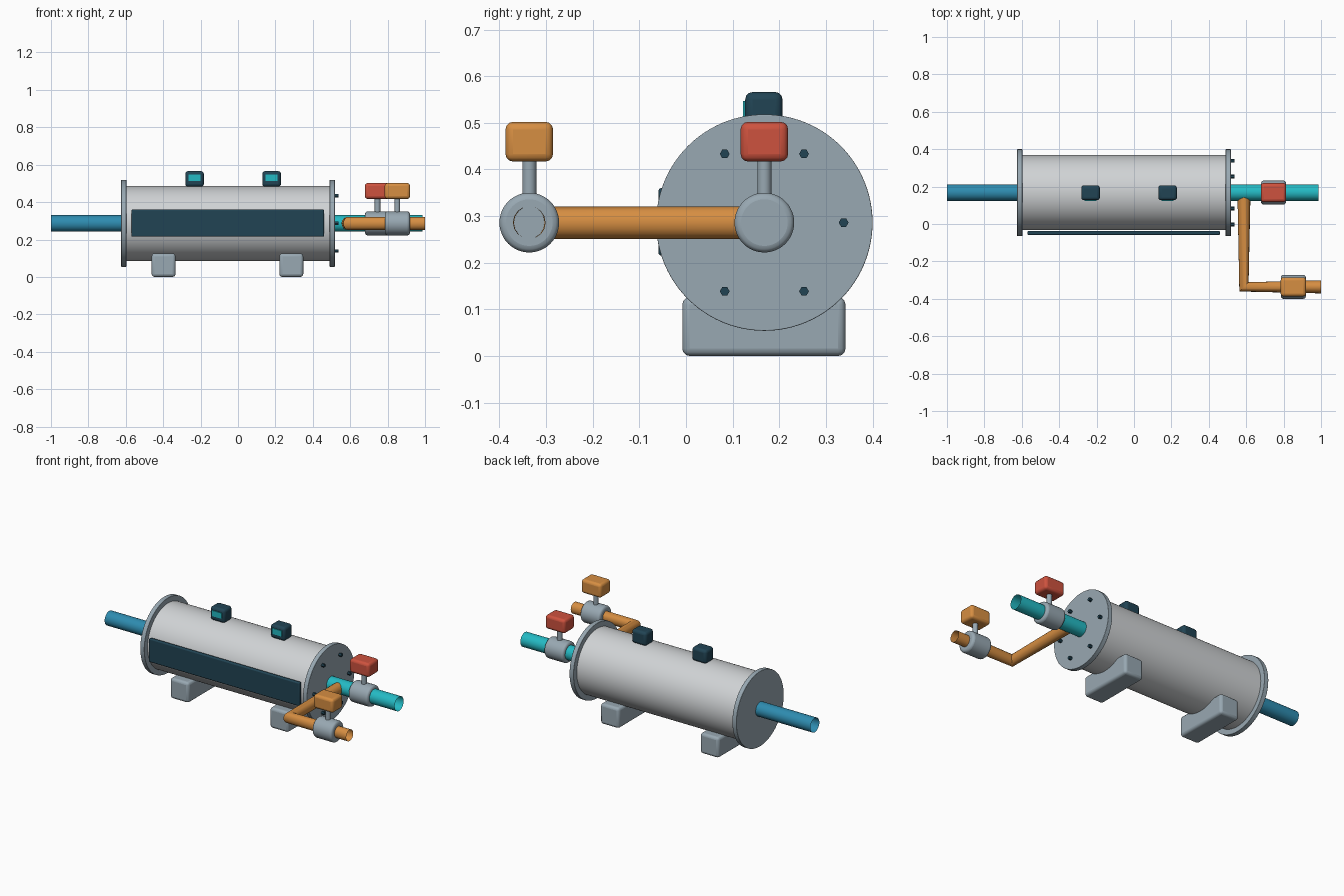
import bpy, math
from mathutils import Vector

if "Cube" in bpy.data.objects:
    bpy.data.objects.remove(bpy.data.objects["Cube"])

AY, AZ = 0.168, 0.286      # main vessel axis
BY = -0.336                # axis of the side branch


def material(name, r, g, b):
    lin = lambda c: ((c / 255 + 0.055) / 1.055) ** 2.4
    m = bpy.data.materials.new(name)
    m.diffuse_color = (lin(r), lin(g), lin(b), 1)
    m.use_nodes = True
    m.node_tree.nodes["Principled BSDF"].inputs["Base Color"].default_value = m.diffuse_color
    return m


SHELL = material("light_grey", 208, 211, 213)
STEEL = material("steel_grey", 152, 168, 178)
DARK = material("dark_slate", 33, 68, 84)
BLUE = material("blue", 46, 140, 176)
CYAN = material("cyan", 36, 186, 196)
ORANGE = material("orange", 214, 142, 66)
RED = material("red", 205, 82, 62)


def finish(obj, name, mat, bevel=0.0, segments=3):
    obj.name = name
    obj.data.materials.append(mat)
    if bevel:
        mod = obj.modifiers.new("rounding", 'BEVEL')
        mod.width = bevel
        mod.segments = segments
        mod.limit_method = 'ANGLE'
        mod.angle_limit = math.radians(40)
    bpy.ops.object.shade_smooth_by_angle(angle=math.radians(35))
    return obj


def box(name, lo, hi, mat, bevel=0.0):
    lo, hi = Vector(lo), Vector(hi)
    bpy.ops.mesh.primitive_cube_add(size=1, location=(lo + hi) / 2)
    obj = bpy.context.object
    obj.scale = hi - lo
    bpy.ops.object.transform_apply(location=False, rotation=False, scale=True)
    return finish(obj, name, mat, bevel)


def rod_x(name, x0, x1, y, z, radius, mat, sides=48, ends='NGON', bevel=0.0):
    bpy.ops.mesh.primitive_cylinder_add(
        vertices=sides, radius=radius, depth=x1 - x0, end_fill_type=ends,
        location=((x0 + x1) / 2, y, z), rotation=(0, math.pi / 2, 0))
    return finish(bpy.context.object, name, mat, bevel)


# Vessel and end flanges
rod_x("vessel", -0.61, 0.505, AY, AZ, 0.2, SHELL, 96)
rod_x("left_flange", -0.625, -0.597, AY, AZ, 0.232, STEEL, 96, bevel=0.002)
rod_x("right_flange", 0.49, 0.518, AY, AZ, 0.232, STEEL, 96, bevel=0.002)

# Ring of hexagonal bolts on the right flange
for i in range(6):
    a = i * math.pi / 3
    rod_x(f"bolt_{i + 1}", 0.51, 0.536, AY + 0.17 * math.cos(a),
          AZ + 0.17 * math.sin(a), 0.0105, DARK, 6)

# Front panel and support feet
box("front_panel", (-0.57, -0.059, 0.215), (0.46, -0.037, 0.36), DARK, 0.006)
for name, x in (("left_foot", -0.398), ("right_foot", 0.285)):
    box(name, (x - 0.064, -0.008, 0), (x + 0.064, 0.342, 0.126), STEEL, 0.016)

# Sensors with small screens on top of the vessel
for name, x in (("left_sensor", -0.232), ("right_sensor", 0.18)):
    box(name, (x - 0.05, 0.127, 0.482), (x + 0.05, 0.207, 0.566), DARK, 0.016)
    box(name + "_screen", (x - 0.032, 0.122, 0.512), (x + 0.032, 0.129, 0.547), CYAN)

# Open ended straight pipes
rod_x("inlet_pipe", -1.0, -0.61, AY, AZ, 0.044, BLUE, 32, 'NOTHING')
rod_x("outlet_pipe", 0.5, 0.986, AY, AZ, 0.044, CYAN, 32, 'NOTHING')

# Bent branch pipe, swept along a path
curve = bpy.data.curves.new("branch_path", 'CURVE')
curve.dimensions = '3D'
curve.bevel_depth = 0.035
curve.bevel_resolution = 6
spline = curve.splines.new('POLY')
spline.points.add(2)
for p, co in zip(spline.points, ((0.588, AY), (0.588, BY), (1.0, BY))):
    p.co = (co[0], co[1], AZ, 1)
branch = bpy.data.objects.new("branch_pipe", curve)
bpy.context.collection.objects.link(branch)
bpy.ops.object.select_all(action='DESELECT')
branch.select_set(True)
bpy.context.view_layer.objects.active = branch
bpy.ops.object.convert(target='MESH')
finish(bpy.context.object, "branch_pipe", ORANGE)

# Valves: body, stem and handle block
for name, x, y, mat in (("outlet_valve", 0.746, AY, RED),
                        ("branch_valve", 0.852, BY, ORANGE)):
    rod_x(name + "_body", x - 0.067, x + 0.067, y, AZ, 0.064, STEEL, bevel=0.014)
    bpy.ops.mesh.primitive_cylinder_add(vertices=24, radius=0.015, depth=0.1,
                                        location=(x, y, 0.385))
    finish(bpy.context.object, name + "_stem", STEEL)
    box(name + "_handle", (x - 0.068, y - 0.051, 0.417),
        (x + 0.068, y + 0.051, 0.502), mat, 0.016)
